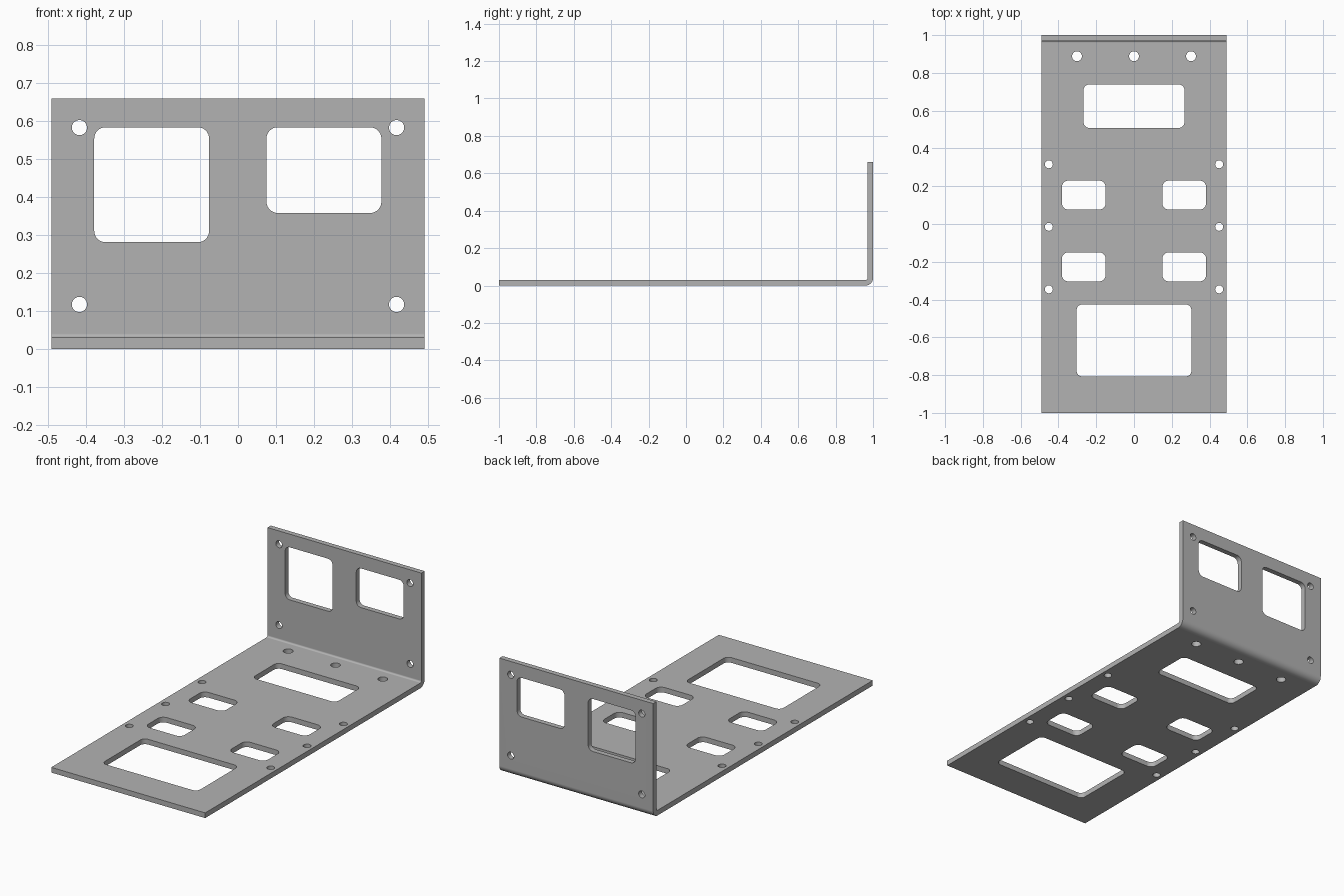
import bpy
import bmesh
from math import cos, sin, pi, radians
from mathutils import Vector

if "Cube" in bpy.data.objects:
    bpy.data.objects.remove(bpy.data.objects["Cube"], do_unlink=True)

HALF_WIDTH, HEIGHT, THICK = 0.491, 0.66, 0.03
OUTER_BEND, INNER_BEND = 0.04, 0.01
BEND_Y, BEND_Z = 1 - OUTER_BEND, OUTER_BEND


def arc(cx, cy, radius, start, end, steps):
    """Points on an arc, angles in degrees."""
    angles = [radians(start + (end - start) * i / steps) for i in range(steps + 1)]
    return [(cx + radius * cos(a), cy + radius * sin(a)) for a in angles]


def add_prism(bm, outline, offset):
    """Closed solid made by sweeping an outline along an offset."""
    face = bm.faces.new([bm.verts.new(p) for p in outline])
    swept = bmesh.ops.extrude_face_region(bm, geom=[face], use_keep_orig=True)
    verts = [v for v in swept["geom"] if isinstance(v, bmesh.types.BMVert)]
    bmesh.ops.translate(bm, verts=verts, vec=offset)


def make_object(name, bm):
    bmesh.ops.remove_doubles(bm, verts=bm.verts, dist=1e-5)
    bmesh.ops.recalc_face_normals(bm, faces=bm.faces)
    mesh = bpy.data.meshes.new(name)
    bm.to_mesh(mesh)
    bm.free()
    obj = bpy.data.objects.new(name, mesh)
    bpy.context.collection.objects.link(obj)
    return obj


def rounded_outline(x0, x1, y0, y1, r):
    points = []
    corners = [(x1 - r, y1 - r), (x0 + r, y1 - r), (x0 + r, y0 + r), (x1 - r, y0 + r)]
    for i, (cx, cy) in enumerate(corners):
        points += arc(cx, cy, r, 90 * i, 90 * i + 90, 8)
    # Full circles have coinciding arc ends, so drop repeated points
    return [p for i, p in enumerate(points)
            if (Vector(p) - Vector(points[i - 1])).length > 1e-5]


def base_cut(bm, *window):
    outline = [(x, y, -0.05) for x, y in rounded_outline(*window)]
    add_prism(bm, outline, (0, 0, 0.15))


def wall_cut(bm, *window):
    outline = [(x, 0.9, z) for x, z in rounded_outline(*window)]
    add_prism(bm, outline, (0, 0.2, 0))


def hole(cut, bm, x, y, r):
    cut(bm, x - r, x + r, y - r, y + r, r)


# Bent sheet: L profile swept across the width
profile = [(-1, THICK), (-1, 0)]
profile += arc(BEND_Y, BEND_Z, OUTER_BEND, -90, 0, 10)
profile += [(1, HEIGHT), (1 - THICK, HEIGHT)]
profile += arc(BEND_Y, BEND_Z, INNER_BEND, 0, -90, 10)
bm = bmesh.new()
add_prism(bm, [(-HALF_WIDTH, y, z) for y, z in profile], (2 * HALF_WIDTH, 0, 0))
bracket = make_object("bent_bracket", bm)

# Openings in the base plate
bm = bmesh.new()
base_cut(bm, -0.267, 0.267, 0.509, 0.739, 0.03)
base_cut(bm, -0.304, 0.304, -0.807, -0.426, 0.03)
for side in (-1, 1):
    x0, x1 = sorted((side * 0.15, side * 0.382))
    for y in (0.153, -0.227):
        base_cut(bm, x0, x1, y - 0.077, y + 0.077, 0.035)
    for y in (0.316, -0.015, -0.346):
        hole(base_cut, bm, side * 0.451, y, 0.021)
for x in (-0.302, 0, 0.302):
    hole(base_cut, bm, x, 0.888, 0.026)

# Openings in the upright wall
wall_cut(bm, -0.379, -0.076, 0.281, 0.584, 0.03)
wall_cut(bm, 0.075, 0.378, 0.358, 0.584, 0.03)
for x in (-0.418, 0.418):
    for z in (0.117, 0.583):
        hole(wall_cut, bm, x, z, 0.02)
cutter = make_object("opening_cutter", bm)
cutter.hide_render = True

# Cut the openings, then discard the cutter
bpy.context.view_layer.objects.active = bracket
bracket.select_set(True)
cut = bracket.modifiers.new("openings", "BOOLEAN")
cut.operation = "DIFFERENCE"
cut.solver = "EXACT"
cut.object = cutter
bpy.ops.object.modifier_apply(modifier=cut.name)
bpy.data.objects.remove(cutter, do_unlink=True)

# Sheet metal colour
grey = bpy.data.materials.new("grey_metal")
grey.use_nodes = True
colour = (0.45, 0.45, 0.45, 1)
grey.diffuse_color = colour
grey.node_tree.nodes["Principled BSDF"].inputs["Base Color"].default_value = colour
bracket.data.materials.clear()
bracket.data.materials.append(grey)

# Smooth bend and hole walls, flat plates
bpy.ops.object.shade_smooth_by_angle(angle=radians(30))
flat = bracket.modifiers.new("flat_plates", "WEIGHTED_NORMAL")
flat.keep_sharp = True
